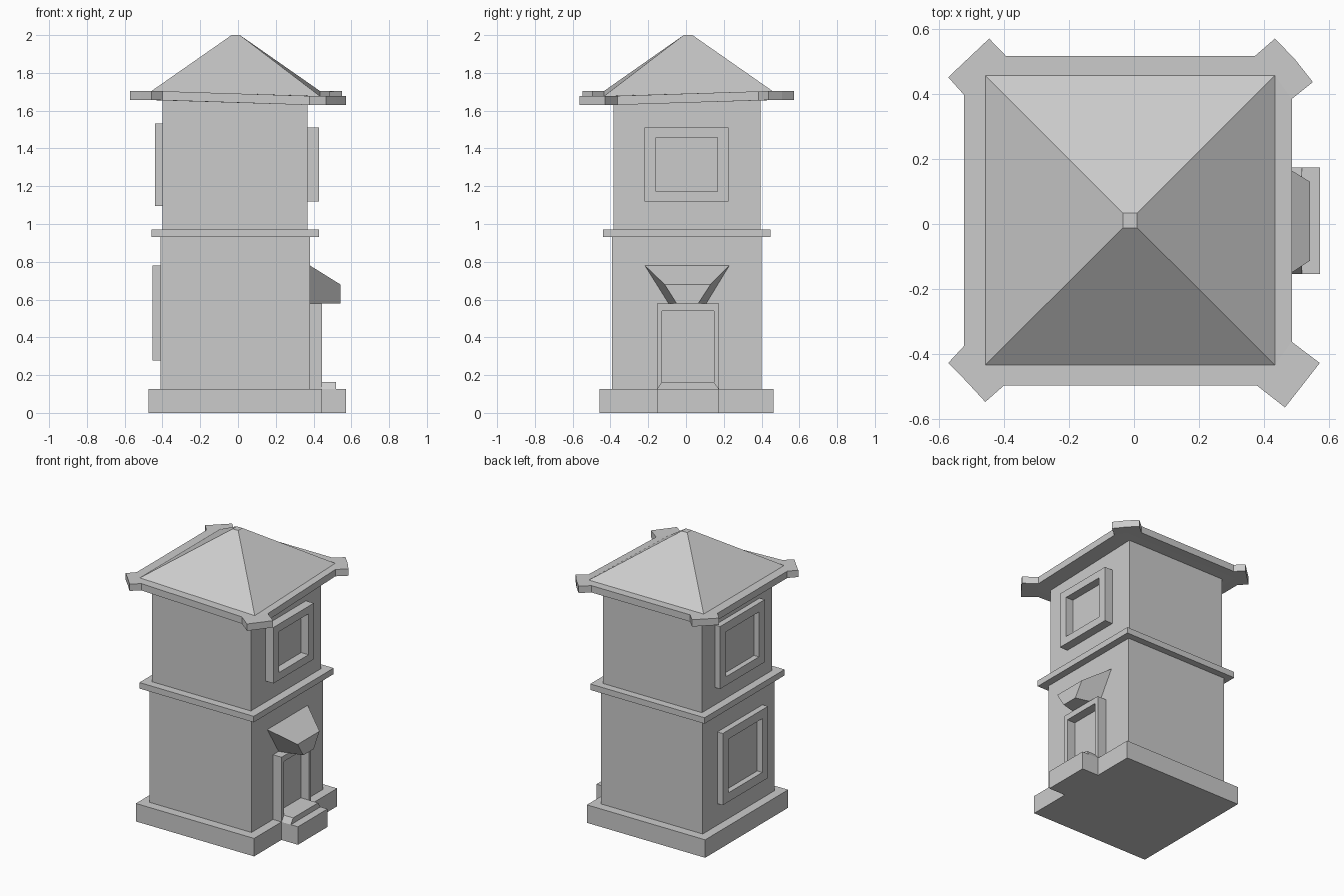
import bpy, bmesh

if "Cube" in bpy.data.objects:
    bpy.data.objects.remove(bpy.data.objects["Cube"], do_unlink=True)

stone = bpy.data.materials.new("plain grey stone")
stone.use_nodes = True
COLOUR = (0.6, 0.6, 0.6, 1)
stone.diffuse_color = COLOUR
stone.node_tree.nodes["Principled BSDF"].inputs["Base Color"].default_value = COLOUR


def finish(name, bm):
    bmesh.ops.recalc_face_normals(bm, faces=bm.faces)
    mesh = bpy.data.meshes.new(name)
    bm.to_mesh(mesh)
    bm.free()
    mesh.materials.append(stone)
    obj = bpy.data.objects.new(name, mesh)
    bpy.context.collection.objects.link(obj)
    return obj


def loft(name, rings):
    """Skin a list of equal-length rings and cap both ends."""
    bm = bmesh.new()
    loops = [[bm.verts.new(p) for p in ring] for ring in rings]
    for a, b in zip(loops, loops[1:]):
        for i in range(len(a)):
            j = (i + 1) % len(a)
            bm.faces.new((a[i], a[j], b[j], b[i]))
    bm.faces.new(loops[0])
    bm.faces.new(loops[-1])
    return finish(name, bm)


def flat_ring(x0, x1, y0, y1, z):
    return [(x0, y0, z), (x1, y0, z), (x1, y1, z), (x0, y1, z)]


def upright_ring(x, y0, y1, z0, z1):
    return [(x, y0, z0), (x, y1, z0), (x, y1, z1), (x, y0, z1)]


def block(name, x, y, z):
    return loft(name, [flat_ring(*x, *y, z[0]), flat_ring(*x, *y, z[1])])


def frame(name, wall, front, outer, inner):
    """Raised frame on a side wall, with its panel sunk back to the wall."""
    panel = wall + (front - wall) * 0.06
    back = wall - (front - wall) * 0.3
    return loft(name, [upright_ring(back, *outer), upright_ring(front, *outer),
                       upright_ring(front, *inner), upright_ring(panel, *inner)])


# Tower body
block("base_plinth", (-0.473, 0.445), (-0.457, 0.463), (0, 0.126))
block("lower_wall", (-0.41, 0.38), (-0.393, 0.4), (0.126, 0.93))
block("middle_ledge", (-0.457, 0.43), (-0.44, 0.447), (0.93, 0.972))
block("upper_wall", (-0.4, 0.369), (-0.384, 0.394), (0.972, 1.67))

# Entrance
block("entrance_step", (0.4, 0.573), (-0.154, 0.174), (0, 0.126))
loft("door_sill", [flat_ring(0.37, 0.518, -0.154, 0.174, 0.126),
                   flat_ring(0.37, 0.518, -0.128, 0.148, 0.164)])
frame("door_frame", 0.38, 0.446, (-0.154, 0.174, 0.126, 0.58), (-0.128, 0.148, 0.15, 0.54))

# Tapered canopy over the door
loft("door_canopy", [
    [(0.37, -0.095, 0.58), (0.37, 0.11, 0.58), (0.37, 0.236, 0.787), (0.37, -0.225, 0.787)],
    [(0.542, -0.05, 0.58), (0.542, 0.065, 0.58), (0.542, 0.13, 0.68), (0.542, -0.113, 0.68)]])

# Windows
frame("upper_left_window", 0.369, 0.43, (-0.22, 0.226, 1.119, 1.512), (-0.16, 0.168, 1.172, 1.459))
frame("upper_right_window", -0.4, -0.44, (-0.245, 0.25, 1.094, 1.532), (-0.18, 0.185, 1.155, 1.47))
frame("lower_right_window", -0.41, -0.452, (-0.262, 0.238, 0.277, 0.78), (-0.2, 0.176, 0.34, 0.717))


# Roof: hipped top, and an eave with splayed corners, one of them sagging
def sag(x, y, z):
    fx = min(max((x + 0.43) / 0.84, 0), 1)
    fy = min(max((0.44 - y) / 0.85, 0), 1)
    return (x, y, z - 0.027 * fx * fy)


hips = [(-0.458, -0.434), (0.434, -0.434), (0.434, 0.458), (-0.458, 0.458)]
peak = [(-0.034, -0.012), (0.01, -0.012), (0.01, 0.034), (-0.034, 0.034)]
corners = [
    [(-0.523, -0.375), (-0.572, -0.428), (-0.514, -0.487), (-0.458, -0.548), (-0.4, -0.497)],
    [(0.378, -0.497), (0.465, -0.565), (0.52, -0.495), (0.572, -0.428), (0.486, -0.363)],
    [(0.486, 0.385), (0.551, 0.437), (0.495, 0.508), (0.434, 0.571), (0.372, 0.517)],
    [(-0.394, 0.517), (-0.446, 0.571), (-0.572, 0.452), (-0.523, 0.397)]]

bm = bmesh.new()
top_verts = [bm.verts.new((*p, 2.0)) for p in peak]
bm.faces.new(top_verts)
layers = []
for z in (1.704, 1.656):
    inner = [bm.verts.new(sag(*p, z)) for p in hips]
    outer = [[bm.verts.new(sag(*p, z)) for p in c] for c in corners]
    for i in range(4):
        j = (i + 1) % 4
        bm.faces.new([inner[i]] + outer[i])
        bm.faces.new((inner[i], outer[i][-1], outer[j][0], inner[j]))
    layers.append((inner, sum(outer, [])))
(hip_verts, upper_edge), (under_verts, lower_edge) = layers
for i in range(4):
    j = (i + 1) % 4
    bm.faces.new((hip_verts[i], hip_verts[j], top_verts[j], top_verts[i]))
bm.faces.new(under_verts)
for i in range(len(upper_edge)):
    j = (i + 1) % len(upper_edge)
    bm.faces.new((upper_edge[i], upper_edge[j], lower_edge[j], lower_edge[i]))
finish("hipped_roof", bm)
